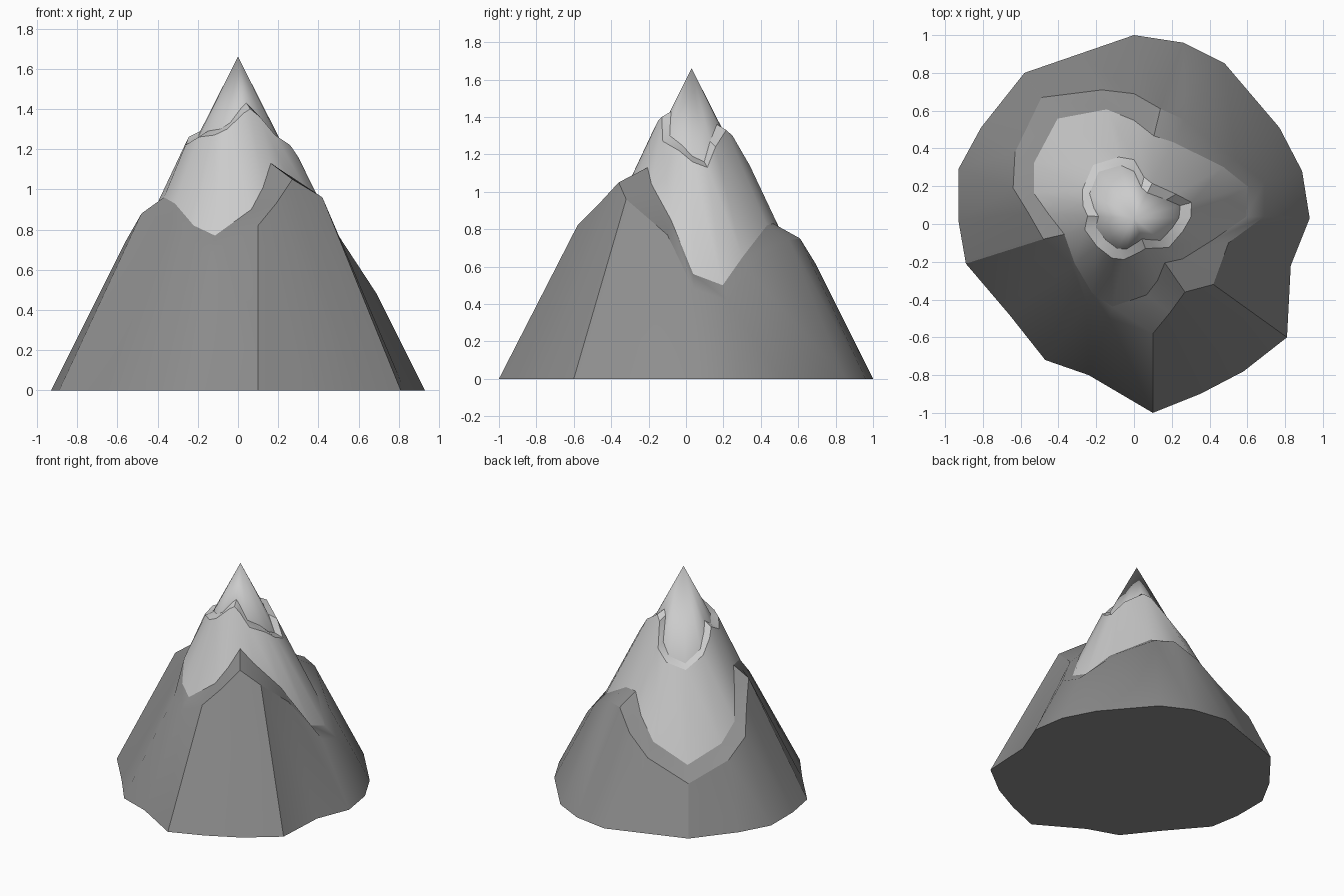
import bpy, bmesh, math
from mathutils import Vector

if "Cube" in bpy.data.objects:
    bpy.data.objects.remove(bpy.data.objects["Cube"])

APEX = Vector((0.0, 0.03, 1.66))

# Ground outline, clockwise from the back
BASE = [(0, 1), (.26, .96), (.48, .85), (.77, .51), (.89, .28), (.93, .03), (.83, -.22),
        (.81, -.60), (.58, -.78), (.35, -.90), (.10, -1), (-.24, -.80), (-.47, -.72),
        (-.66, -.48), (-.89, -.21), (-.93, .02), (-.93, .29), (-.81, .51), (-.58, .80), (-.29, .90)]

# Jagged upper edge of the rock, one point per outline corner
RIM = [(0, .69, .62), (.14, .61, .75), (.27, .55, .74), (.54, .34, .57), (.69, .22, .42),
       (.69, .04, .48), (.50, -.10, .77), (.42, -.32, .96), (.27, -.36, 1.05), (.19, -.47, .93),
       (.10, -.58, .82), (-.13, -.50, .69), (-.25, -.42, .74), (-.33, -.22, .85), (-.48, -.08, .88),
       (-.56, .06, .74), (-.64, .19, .57), (-.63, .38, .46), (-.49, .67, .35), (-.17, .71, .48)]

# Heights of the small ledge near the summit
LEDGE = [1.14, 1.30, 1.33, 1.24, 1.13, 1.16, 1.22, 1.27, 1.36, 1.40,
         1.38, 1.30, 1.27, 1.26, 1.22, 1.26, 1.20, 1.10, 1.02, 1.06]


def on_cone(i, z, slope, extra=0.0):
    """Point at height z on a cone under the apex, in the direction of spoke i."""
    d = Vector((RIM[i][0], RIM[i][1] - APEX.y)).normalized()
    r = (APEX.z - z) / slope + extra
    return Vector((d.x * r, APEX.y + d.y * r, z))


def loft(name, rings, color, cap_bottom=False, tip=None):
    """Skin a stack of equal-length rings, optionally closed below and pointed above."""
    bm = bmesh.new()
    loops = [[bm.verts.new(p) for p in ring] for ring in rings]
    n = len(loops[0])
    for a, b in zip(loops, loops[1:]):
        for i in range(n):
            j = (i + 1) % n
            bm.faces.new((a[i], a[j], b[j], b[i]))
    if cap_bottom:
        bm.faces.new(loops[0])
    if tip is not None:
        t = bm.verts.new(tip)
        for i in range(n):
            bm.faces.new((loops[-1][i], loops[-1][(i + 1) % n], t))
    bmesh.ops.recalc_face_normals(bm, faces=bm.faces)
    if sum(f.normal.dot(f.calc_center_median() - Vector((0, 0, .4))) for f in bm.faces) < 0:
        bmesh.ops.reverse_faces(bm, faces=bm.faces)
    me = bpy.data.meshes.new(name)
    bm.to_mesh(me)
    bm.free()
    ob = bpy.data.objects.new(name, me)
    bpy.context.collection.objects.link(ob)
    mat = bpy.data.materials.new(name + "_grey")
    mat.diffuse_color = (*color, 1)
    mat.use_nodes = True
    mat.node_tree.nodes["Principled BSDF"].inputs["Base Color"].default_value = mat.diffuse_color
    me.materials.append(mat)
    bpy.ops.object.select_all(action='DESELECT')
    ob.select_set(True)
    bpy.context.view_layer.objects.active = ob
    bpy.ops.object.shade_smooth_by_angle(angle=math.radians(30))
    return ob


n = len(RIM)
ground = [(x, y, 0) for x, y in BASE]
inner = [on_cone(i, RIM[i][2] + .08, 1.85) for i in range(n)]

# Rock flank with its bevelled, jagged lip
loft("rock", [ground, RIM, inner], (.27, .27, .27), cap_bottom=True)

# Snow field, small ledge and pointed summit
ledge_out = [on_cone(i, z, 1.85, .03 if z > 1.12 else .01) for i, z in enumerate(LEDGE)]
ledge_in = [on_cone(i, z + .03, 1.97) for i, z in enumerate(LEDGE)]
loft("snow", [inner, ledge_out, ledge_in], (.6, .6, .6), tip=APEX)
